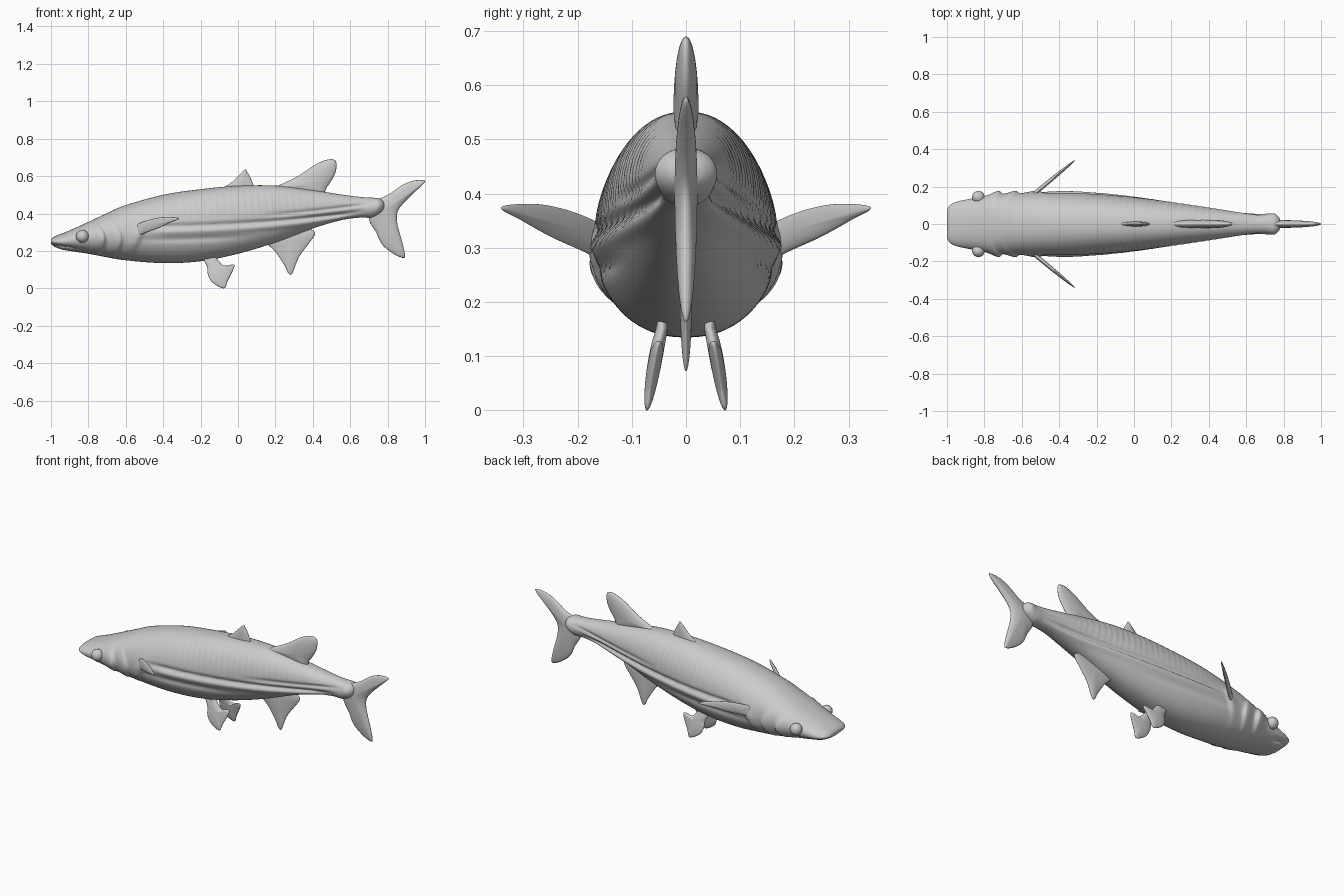
import bpy, bmesh, math
from math import sin, cos, pi, exp
from mathutils import Vector

cube = bpy.data.objects.get("Cube")
if cube:
    bpy.data.objects.remove(cube, do_unlink=True)

grey = bpy.data.materials.new("plain_grey")
grey.use_nodes = True
GREY = (0.6, 0.6, 0.6, 1)
grey.diffuse_color = GREY
for node in grey.node_tree.nodes:
    if node.type == 'BSDF_PRINCIPLED':
        node.inputs["Base Color"].default_value = GREY


def finish(name, bm):
    bmesh.ops.recalc_face_normals(bm, faces=bm.faces)
    mesh = bpy.data.meshes.new(name)
    bm.to_mesh(mesh)
    bm.free()
    mesh.shade_smooth()
    mesh.materials.append(grey)
    obj = bpy.data.objects.new(name, mesh)
    bpy.context.collection.objects.link(obj)
    return obj


def spline(points, steps, closed=False):
    """Smooth curve through points of any dimension."""
    pts = [Vector(p) for p in points]
    n = len(pts)
    out = []
    for i in range(n if closed else n - 1):
        if closed:
            a, b, c, d = (pts[(i + k) % n] for k in (-1, 0, 1, 2))
        else:
            a, b, c, d = (pts[min(max(i + k, 0), n - 1)] for k in (-1, 0, 1, 2))
        for s in range(steps):
            t = s / steps
            out.append(b + (c - a) * (t / 2) + (a * 2 - b * 5 + c * 4 - d) * (t * t / 2)
                       + (b * 3 - a - c * 3 + d) * (t ** 3 / 2))
    if not closed:
        out.append(pts[-1])
    return out


def bridge(bm, a, b):
    n = len(a)
    for i in range(n):
        j = (i + 1) % n
        bm.faces.new((a[i], a[j], b[j], b[i]))


def bump(d, width):
    return exp(-(d / width) ** 2)


def fade(x, start, end, soft=0.06):
    """One between start and end, zero outside."""
    up = min(max((x - start) / soft, 0), 1)
    down = min(max((end - x) / soft, 0), 1)
    return up * down


def flap(d):
    """Gill plate edge: slow rise, steep drop towards the tail."""
    return bump(d, 0.05 if d < 0 else 0.013)


def relief(x, z):
    """Sideways swelling and grooves of the flank."""
    line = 0.345 + 0.06 * x + 0.06 * x * x
    r = fade(x, -0.52, 0.68, 0.15) * (0.008 * bump(z - line + 0.028, 0.016)
                                      - 0.014 * bump(z - line, 0.011))
    r -= 0.008 * fade(x, 0.1, 0.74, 0.15) * bump(z - line - 0.035, 0.01)
    r -= 0.008 * fade(x, -0.6, 0.1, 0.25) * bump(z - line + 0.07, 0.014)
    # gill plates and the shoulder fold
    curve = 5 * (z - 0.26) ** 2
    r += 0.022 * flap(x + 0.72 + curve) * bump(z - 0.26, 0.075)
    r += 0.016 * flap(x + 0.63 + curve) * bump(z - 0.25, 0.085)
    r += 0.012 * flap(x + 0.53 - 0.5 * (z - 0.27)) * bump(z - 0.27, 0.07)
    # mouth slit
    r -= 0.02 * fade(x, -1.05, -0.86, 0.04) * bump(z - 0.232 + 0.12 * (x + 1), 0.007)
    # scale rows on the back
    r += 0.0015 * fade(x, -0.45, 0.5, 0.2) * sin(x * 170 + z * 20) * bump(z - 0.46, 0.07)
    return r


# Body: stations of x, belly height, back height, half width
stations = [
    (-1, .238, .262, .075), (-.985, .225, .275, .1), (-.95, .21, .29, .118),
    (-.9, .2, .31, .13), (-.8, .185, .355, .148), (-.7, .166, .402, .158),
    (-.6, .15, .445, .165), (-.4, .135, .5, .17), (-.2, .145, .53, .161),
    (0, .185, .548, .143), (.2, .245, .549, .118), (.4, .32, .525, .088),
    (.55, .364, .502, .066), (.65, .378, .489, .055), (.71, .378, .485, .055),
    (.75, .395, .482, .056), (.775, .415, .468, .036), (.785, .438, .45, .008)]
SIDES = 112
bm = bmesh.new()
previous = None
rings = spline(stations, 20)
for x, low, high, width in rings:
    ring = []
    for i in range(SIDES):
        a = 2 * pi * i / SIDES
        c = cos(a)
        z = (low + high) / 2 + (high - low) / 2 * sin(a)
        y = width * abs(c) ** 0.88 + relief(x, z) * min(1, 1.6 * abs(c))
        ring.append(bm.verts.new((x, math.copysign(max(y, 0), c), z)))
    if previous:
        bridge(bm, previous, ring)
    else:
        bm.faces.new(ring)
    previous = ring
bm.faces.new(previous)
finish("body", bm)


def fin(name, outline, centre, thick, offset=lambda x, z: 0, side=1):
    """Pillow-shaped fin drawn in side view, carried sideways by offset."""
    edge = spline(outline, 7, True)
    centre = Vector(centre)
    bm = bmesh.new()

    def vert(p, y):
        return bm.verts.new((p.x, side * (offset(p.x, p.y) + y), p.y))

    rim = [vert(p, 0) for p in edge]
    levels = 9
    for face in (-1, 1):
        last = rim
        for k in range(1, levels):
            a = pi / 2 * k / levels
            ring = [vert(centre + (p - centre) * cos(a), face * thick * sin(a)) for p in edge]
            bridge(bm, last, ring)
            last = ring
        tip = vert(centre, face * thick)
        for i in range(len(last)):
            bm.faces.new((last[i], last[(i + 1) % len(last)], tip))
    return finish(name, bm)


# Fins on the centre line
fin("tail_fin", [(.7, .47), (.76, .482), (.81, .505), (.88, .553), (.94, .576), (.99, .578),
                 (.997, .565), (.94, .51), (.885, .455), (.852, .405), (.853, .34),
                 (.88, .24), (.893, .175), (.88, .163), (.83, .185), (.77, .235),
                 (.738, .3), (.7, .37)], (.775, .41), .021)
fin("rear_back_fin", [(.18, .53), (.23, .556), (.32, .6), (.42, .665), (.49, .69),
                      (.525, .675), (.518, .61), (.475, .54), (.44, .49), (.3, .51)],
    (.39, .56), .023)
fin("front_back_fin", [(-.08, .53), (-.03, .57), (.035, .633), (.05, .62),
                       (.07, .585), (.08, .53), (0, .51)], (.02, .55), .013)
fin("belly_rear_fin", [(.13, .27), (.2, .195), (.25, .12), (.27, .08), (.29, .08),
                       (.325, .165), (.375, .235), (.41, .285), (.4, .31), (.33, .34),
                       (.2, .3)], (.28, .25), .012)


def pelvic_offset(x, z):
    return 0.044 + 0.028 * min(max((0.15 - z) / 0.15, 0), 1) ** 0.8


def pectoral_offset(x, z):
    return 0.165 + 0.82 * max(x + 0.53, -0.02)


# Paired fins and eyes
for side, label in ((1, "left"), (-1, "right")):
    fin("pelvic_fin_" + label,
        [(-.19, .17), (-.165, .115), (-.16, .07), (-.135, .03), (-.075, 0), (-.055, .04),
         (-.022, .108), (-.025, .128), (-.075, .122), (-.115, .16), (-.15, .19)],
        (-.105, .1), .013, pelvic_offset, side)
    fin("pectoral_fin_" + label,
        [(-.61, .25), (-.6, .29), (-.55, .337), (-.47, .368), (-.39, .381), (-.315, .375),
         (-.36, .352), (-.43, .32), (-.51, .29), (-.56, .265)],
        (-.5, .325), .014, pectoral_offset, side)
    bm = bmesh.new()
    bmesh.ops.create_uvsphere(bm, u_segments=32, v_segments=20, radius=0.034)
    eye = finish("eye_" + label, bm)
    eye.location = (-.832, side * .143, .278)
